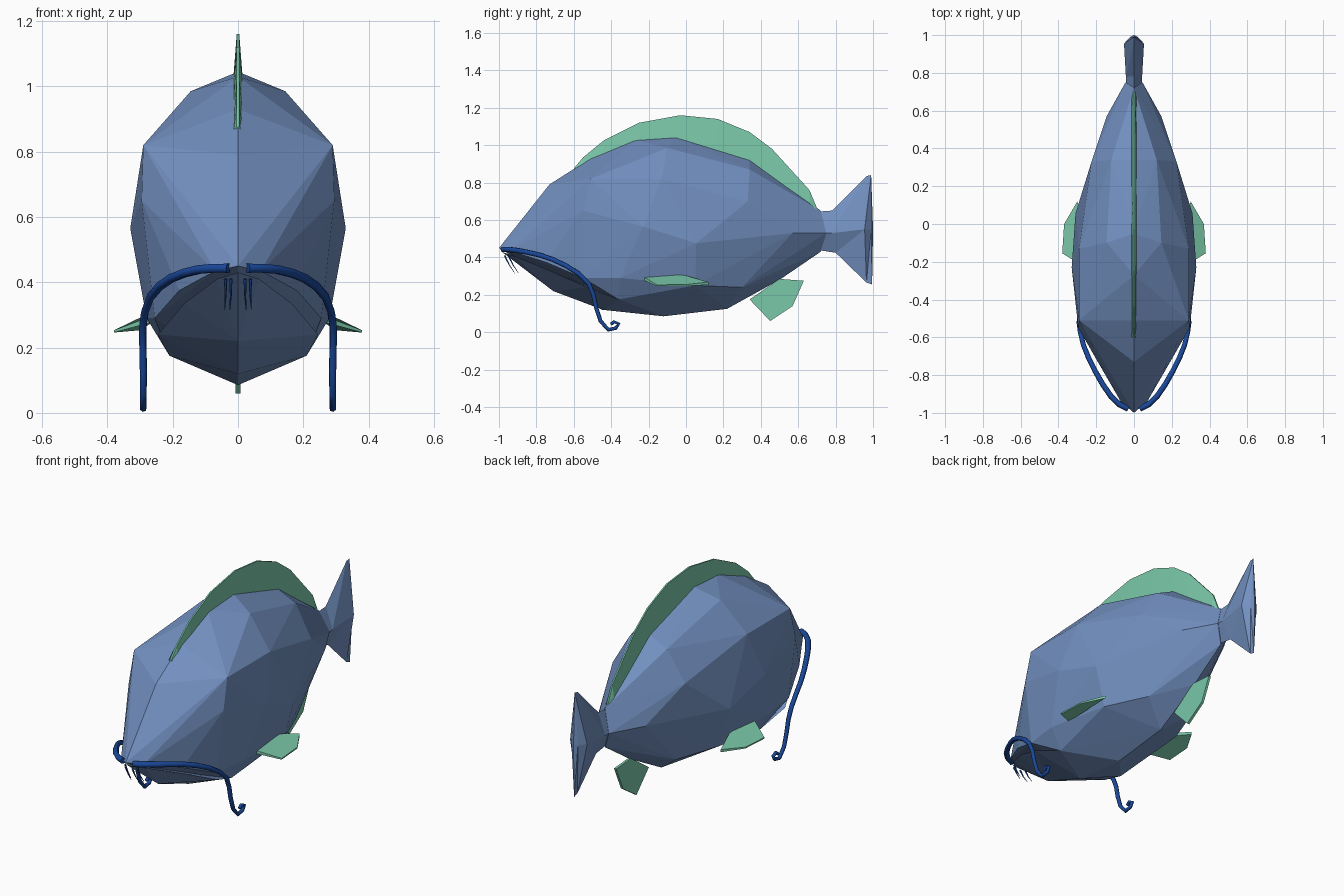
import bpy, bmesh

if "Cube" in bpy.data.objects:
    bpy.data.objects.remove(bpy.data.objects["Cube"])


def material(name, rgb):
    m = bpy.data.materials.new(name)
    m.diffuse_color = (*rgb, 1)
    m.use_nodes = True
    m.node_tree.nodes["Principled BSDF"].inputs["Base Color"].default_value = m.diffuse_color
    return m


BLUE = material("body_blue", (0.17, 0.28, 0.53))
GREEN = material("fin_green", (0.195, 0.58, 0.40))
NAVY = material("whisker_navy", (0.01, 0.065, 0.33))


def finish(name, data, mat, mirror=False):
    ob = bpy.data.objects.new(name, data)
    bpy.context.collection.objects.link(ob)
    data.materials.append(mat)
    if mirror:
        mod = ob.modifiers.new("mirror", 'MIRROR')
        mod.use_axis[0] = True
        mod.merge_threshold = 0.0005
    return ob


def mesh(name, verts, faces, mat, mirror=False):
    bm = bmesh.new()
    vs = [bm.verts.new(v) for v in verts]
    for f in faces:
        bm.faces.new([vs[i] for i in f])
    bmesh.ops.recalc_face_normals(bm, faces=bm.faces)
    me = bpy.data.meshes.new(name)
    bm.to_mesh(me)
    bm.free()
    return finish(name, me, mat, mirror)


def hull(name, centre, side, mat):
    """Faceted convex shell over centre-line (y, z) and mirrored side (x, y, z) points."""
    bm = bmesh.new()
    for y, z in centre:
        bm.verts.new((0, y, z))
    for x, y, z in side:
        bm.verts.new((x, y, z))
        bm.verts.new((-x, y, z))
    bmesh.ops.convex_hull(bm, input=bm.verts)
    bmesh.ops.delete(bm, geom=[v for v in bm.verts if not v.link_faces], context='VERTS')
    bmesh.ops.recalc_face_normals(bm, faces=bm.faces)
    me = bpy.data.meshes.new(name)
    bm.to_mesh(me)
    bm.free()
    return finish(name, me, mat)


def plate(name, outer, inner, mat, mirror=False):
    """Closed slab between two matching outlines."""
    n = len(outer)
    faces = [list(range(n)), list(range(2 * n - 1, n - 1, -1))]
    faces += [(i, i + n, (i + 1) % n + n, (i + 1) % n) for i in range(n)]
    return mesh(name, outer + inner, faces, mat, mirror)


def strand(name, pts, radius, taper):
    cu = bpy.data.curves.new(name, 'CURVE')
    cu.dimensions = '3D'
    cu.bevel_depth = radius
    cu.bevel_resolution = 1
    cu.use_fill_caps = True
    sp = cu.splines.new('POLY')
    sp.points.add(len(pts) - 1)
    for i, p in enumerate(pts):
        sp.points[i].co = (*p, 1)
        sp.points[i].radius = 1 - taper * i / (len(pts) - 1)
    return finish(name, cu, NAVY, True)


# Body: back and rear belly, with the upper lip as its lower front edge
back = [(-1, .45), (-.73, .79), (-.51, .93), (-.27, 1.03), (-.05, 1.045), (.34, .925), (.72, .65)]
belly = [(-.45, .12), (-.12, .085), (.22, .125), (.5, .28), (.72, .43)]
flank = [(.145, -.1, .985), (.12, .34, .87), (.29, -.51, .82), (.29, -.13, .82),
         (.295, -.55, .65), (.33, -.23, .565), (.31, .055, .475), (.225, .33, .70),
         (.145, .57, .53), (.045, .75, .53), (.28, -.35, .29), (.21, -.36, .175),
         (.25, .05, .25), (.15, .30, .24)]
lip = [(.07, -.94, .435), (.18, -.75, .375), (.255, -.55, .29)]
hull("body", back + belly, flank + lip, BLUE)

# Lower jaw: slightly inset scoop under the lip
hull("lower_jaw", [(-.985, .43), (-.71, .22), (-.45, .122), (-.3, .11)],
     [(.065, -.925, .41), (.165, -.74, .335), (.245, -.53, .24), (.21, -.36, .175)], BLUE)

# Tail: diamond rings flaring to a pointed rear ridge
rings = [[(0, .71, .645), (.043, .72, .53), (0, .70, .44)],
         [(0, .78, .65), (.043, .78, .53), (0, .80, .425)],
         [(0, .965, .835), (.053, .955, .55), (0, .965, .265)],
         [(0, .99, .84), (.02, .99, .55), (0, .995, .255)]]
verts = [v for r in rings for v in r] + [(0, 1, .55)]
faces = [q for i in range(0, 9, 3) for k in (i, i + 1)
         for q in ((k, k + 3, k + 1), (k + 1, k + 3, k + 4))]
faces += [(9, 12, 10), (10, 12, 11)]
mesh("tail_fin", verts, faces, BLUE, True)

# Dorsal fin: wedge strip with thin upper edge and thick base
dorsal = [(-.60, .875, .865), (-.55, .935, .88), (-.44, 1.025, .93), (-.25, 1.12, 1.01),
          (-.03, 1.16, 1.03), (.17, 1.14, .97), (.34, 1.07, .91), (.46, .98, .83),
          (.66, .76, .69), (.71, .64, .62)]
verts, faces = [], []
for y, top, base in dorsal:
    verts += [(-.004, y, top), (.004, y, top), (.014, y, base), (-.014, y, base)]
for i in range(0, 4 * (len(dorsal) - 1), 4):
    faces += [(i + k, i + (k + 1) % 4, i + 4 + (k + 1) % 4, i + 4 + k) for k in range(4)]
faces += [(0, 1, 2, 3), tuple(range(len(verts) - 4, len(verts)))]
mesh("dorsal_fin", verts, faces, GREEN)

# Anal fin
anal = [(.34, .175), (.45, .06), (.57, .14), (.63, .275), (.50, .285)]
plate("anal_fin", [(.007, y, z) for y, z in anal], [(-.007, y, z) for y, z in anal], GREEN)

# Pectoral fins: sloping slabs, thicker at the root
pect = [(.26, -.23, .295), (.38, -.155, .25), (.37, 0, .252), (.30, .12, .265), (.26, -.03, .308)]
plate("pectoral_fins", [(x, y, z + .003) for x, y, z in pect],
      [(x, y, z - .004 - (.38 - x) * .1) for x, y, z in pect], GREEN, True)

# Long whiskers with curled ends
strand("long_whiskers",
       [(.03, -.978, .443), (.075, -.957, .443), (.12, -.915, .439), (.165, -.85, .428),
        (.205, -.78, .412), (.24, -.71, .388), (.268, -.64, .355), (.285, -.57, .31),
        (.292, -.52, .26), (.291, -.495, .20), (.29, -.48, .13), (.29, -.457, .06),
        (.29, -.415, .013), (.29, -.375, .022), (.29, -.36, .045), (.29, -.385, .056),
        (.29, -.402, .042)], .016, .45)

# Short chin whiskers
for k, x in enumerate((.022, .038)):
    strand(f"chin_whiskers_{k + 1}",
           [(x, -.97 + k * .02, .41), (x, -.945 + k * .02, .36),
            (x + .003, -.915 + k * .02, .315)], .005, .8)
